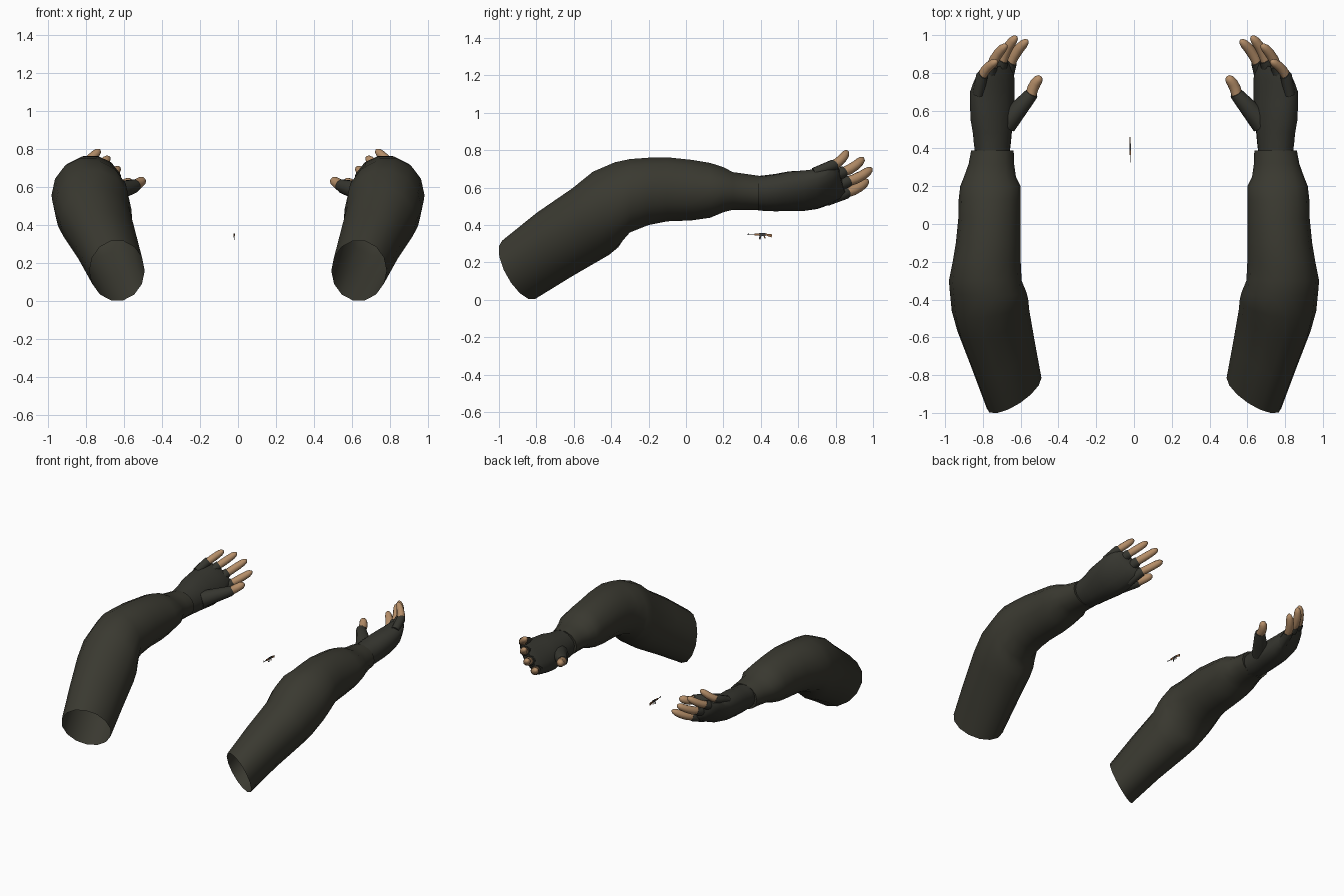
import bpy, bmesh
from math import sin, cos, tau, radians
from mathutils import Vector

cube = bpy.data.objects.get("Cube")
if cube:
    bpy.data.objects.remove(cube)


def material(name, r, g, b):
    m = bpy.data.materials.new(name)
    m.use_nodes = True
    m.diffuse_color = (r, g, b, 1)
    bsdf = m.node_tree.nodes["Principled BSDF"]
    bsdf.inputs["Base Color"].default_value = (r, g, b, 1)
    bsdf.inputs["Roughness"].default_value = 0.8
    return m


SLEEVE = material("dark olive cloth", 0.042, 0.041, 0.030)
GLOVE = material("dark glove cloth", 0.037, 0.037, 0.029)
SKIN = material("tan skin", 0.46, 0.27, 0.14)
WOOD = material("brown wood", 0.30, 0.14, 0.06)
METAL = material("dark metal", 0.05, 0.05, 0.05)


def skin_rings(name, rings, mat, cap_start=False, cap_end=False):
    """Join rings of points into one smooth tube."""
    bm = bmesh.new()
    loops = [[bm.verts.new(p) for p in ring] for ring in rings]
    n = len(loops[0])
    for a, b in zip(loops, loops[1:]):
        for i in range(n):
            j = (i + 1) % n
            bm.faces.new((a[i], a[j], b[j], b[i]))
    if cap_start:
        bm.faces.new(loops[0])
    if cap_end:
        bm.faces.new(loops[-1])
    bmesh.ops.recalc_face_normals(bm, faces=bm.faces)
    mesh = bpy.data.meshes.new(name)
    bm.to_mesh(mesh)
    bm.free()
    mesh.materials.append(mat)
    ob = bpy.data.objects.new(name, mesh)
    bpy.context.collection.objects.link(ob)
    bpy.ops.object.select_all(action='DESELECT')
    ob.select_set(True)
    bpy.context.view_layer.objects.active = ob
    bpy.ops.object.shade_smooth_by_angle(angle=radians(50))
    return ob


def section(side, y, x0, x1, z0, z1, lean_x=0, lean_z=0, sides=14):
    """Oval cross-section filling a box in x and z, leaning along y."""
    cx, cz, rx, rz = (x0 + x1) / 2, (z0 + z1) / 2, (x1 - x0) / 2, (z1 - z0) / 2
    ring = []
    for i in range(sides):
        dx, dz = rx * cos(tau * i / sides), rz * sin(tau * i / sides)
        ring.append((side * (cx + dx), y + lean_x * dx + lean_z * dz, cz + dz))
    return ring


def palm_section(side, y, cx, cz, a, b, lean=0, roll=radians(40), sides=14):
    """Rolled oval: long axis runs from the index side up to the little finger."""
    ring = []
    for i in range(sides):
        u, v = a * cos(tau * i / sides), b * sin(tau * i / sides)
        ring.append((side * (cx + u * cos(roll) - v * sin(roll)), y + lean * u,
                     cz + u * sin(roll) + v * cos(roll)))
    return ring


def tube(name, side, points, radii, mat, sides=10):
    pts = [Vector((side * x, y, z)) for x, y, z in points]
    rings = []
    for i, p in enumerate(pts):
        d = (pts[min(i + 1, len(pts) - 1)] - pts[max(i - 1, 0)]).normalized()
        u = d.cross(Vector((0, 0, 1))).normalized()
        v = u.cross(d)
        rings.append([p + radii[i] * (u * cos(tau * k / sides) + v * sin(tau * k / sides))
                      for k in range(sides)])
    return skin_rings(name, rings, mat, True, True)


# y, inner x, outer x, bottom z, top z, lean along x, lean along z
ARM = [
    (-.895, .49, .78, .0, .32, -.55, -.45),
    (-.70, .525, .855, .125, .47, -.45, -.48),
    (-.51, .555, .935, .235, .60, -.3, -.48),
    (-.43, .56, .965, .275, .69, -.15, -.3),
    (-.36, .57, .975, .31, .74, 0, -.1),
    (-.30, .595, .98, .355, .757, 0, 0),
    (-.20, .60, .96, .395, .764, 0, 0),
    (-.10, .60, .943, .415, .766, 0, 0),
    (.03, .60, .93, .42, .752, 0, 0),
    (.13, .60, .928, .435, .735, 0, 0),
    (.20, .60, .92, .465, .712, 0, 0),
    (.25, .625, .90, .478, .685, 0, 0),
    (.32, .635, .875, .478, .675, 0, 0),
    (.39, .637, .862, .478, .665, 0, 0),
    (.388, .655, .845, .495, .648, 0, 0),
]
# y, centre x, centre z, long radius, short radius, lean
PALM = [
    (.36, .75, .57, .095, .085, 0),
    (.43, .75, .57, .106, .09, 0),
    (.48, .75, .573, .112, .092, 0),
    (.55, .752, .58, .126, .093, 0),
    (.63, .75, .583, .135, .09, 0),
    (.70, .75, .592, .138, .082, 0),
    (.76, .742, .607, .131, .066, -.1),
    (.805, .738, .622, .118, .05, -.2),
    (.835, .73, .635, .095, .03, -.2),
]
# name: end of glove, fingertip, radius
FINGERS = {
    "little_finger": ((.805, .785, .718), (.725, .862, .795), .026),
    "ring_finger": ((.755, .835, .68), (.675, .948, .758), .027),
    "middle_finger": ((.70, .858, .63), (.622, .992, .703), .028),
    "index_finger": ((.655, .85, .57), (.563, .972, .64), .028),
    "thumb": ((.545, .685, .605), (.492, .778, .641), .030),
}
PALM_ROOT = {"thumb": (.68, .53, .565)}

for side, word in ((1, "left"), (-1, "right")):
    skin_rings(word + "_sleeve", [section(side, *r) for r in ARM], SLEEVE)
    skin_rings(word + "_glove", [palm_section(side, *r) for r in PALM], GLOVE, True, True)

    for name, (base, tip, r) in FINGERS.items():
        base, tip = Vector(base), Vector(tip)
        bend = Vector((.008, .006, -.008))
        path = [base.lerp(tip, t) + bend * (4 * t * (1 - t))
                for t in (-.15, 0, .3, .6, .82, .94, 1)]
        tube(f"{word}_{name}", side, path,
             [r * k for k in (.9, .95, 1, .95, .85, .6, .2)], SKIN)
        # Short glove sleeve around the finger root
        root = Vector(PALM_ROOT.get(name, base + Vector((.02, -.10, -.04))))
        wide = 2.0 if name == "thumb" else 1.1
        over = base.lerp(tip, .08)
        tube(f"{word}_{name}_cover", side, [root, root.lerp(base, .5), base, over],
             [r * wide, r * (wide + 1.2) / 2, r * 1.2, r * 1.12], GLOVE)


# Tiny rifle between the arms, muzzle towards the front
def slab(name, outline, width, mat):
    """Side profile in y and z, given thickness across x."""
    rings = [[(-.02 + s * width / 2, y, z) for y, z in outline] for s in (-1, 1)]
    skin_rings(name, rings, mat, True, True)


def box(name, y0, y1, z0, z1, width, mat):
    slab(name, [(y0, z0), (y1, z0), (y1, z1), (y0, z1)], width, mat)


box("rifle_barrel", .325, .375, .347, .350, .003, METAL)
box("rifle_front_sight", .333, .336, .348, .356, .002, METAL)
box("rifle_handguard", .365, .393, .343, .354, .006, WOOD)
box("rifle_receiver", .39, .426, .342, .356, .006, METAL)
slab("rifle_magazine", [(.394, .343), (.404, .343), (.398, .322), (.389, .325)], .004, METAL)
slab("rifle_grip", [(.414, .343), (.421, .343), (.426, .328), (.419, .327)], .004, WOOD)
slab("rifle_stock", [(.424, .345), (.458, .333), (.46, .35), (.424, .354)], .005, WOOD)
